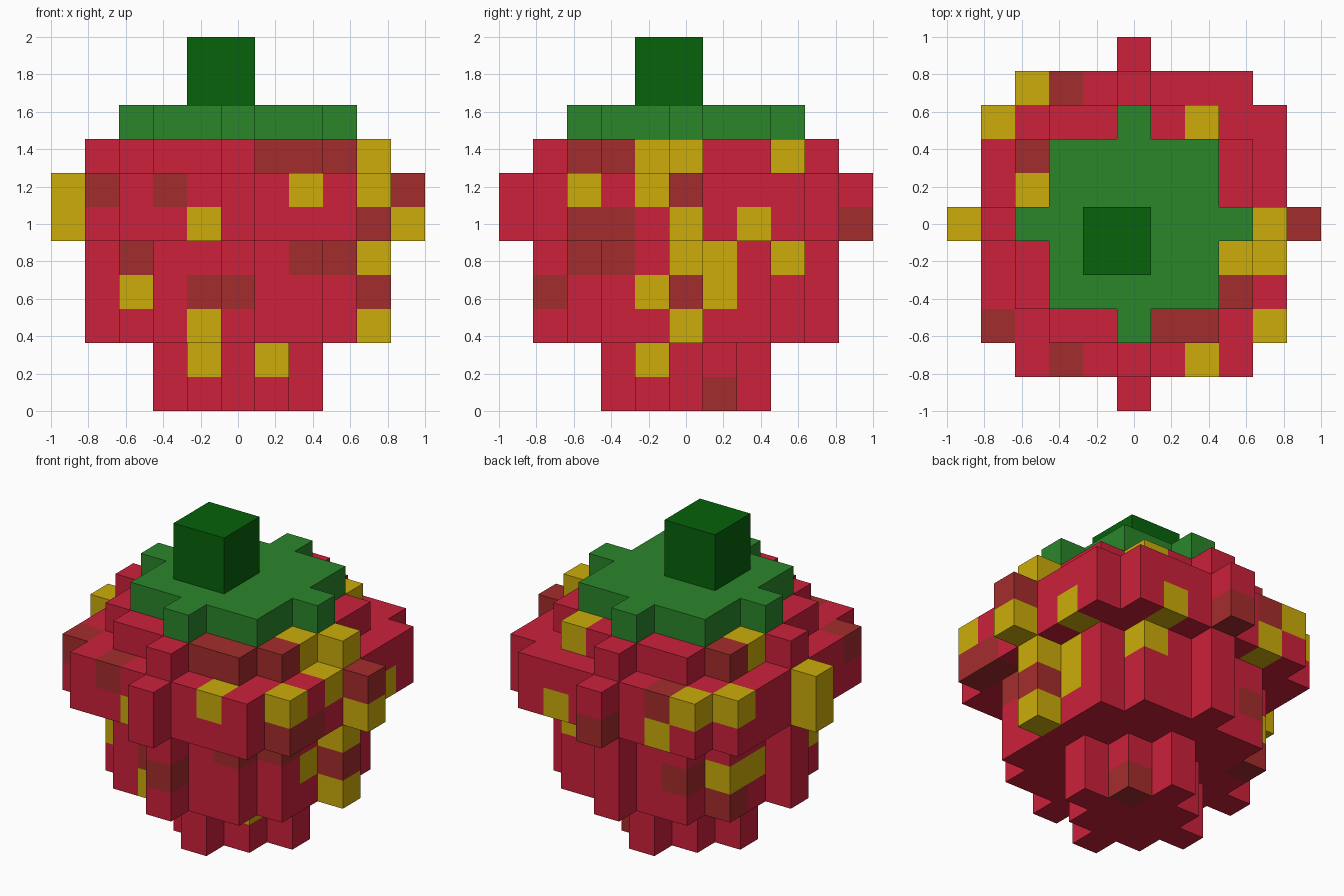
import bpy
import bmesh
from mathutils import Vector

cube = bpy.data.objects.get("Cube")
if cube:
    bpy.data.objects.remove(cube, do_unlink=True)

S = 2 / 11  # edge of one block


def material(name, srgb):
    lin = [((c / 255 + 0.055) / 1.055) ** 2.4 if c > 10 else c / 255 / 12.92 for c in srgb]
    m = bpy.data.materials.new(name)
    m.use_nodes = True
    m.diffuse_color = (*lin, 1)
    m.node_tree.nodes["Principled BSDF"].inputs["Base Color"].default_value = (*lin, 1)
    return m


RED = material("berry red", (204, 33, 59))
BROWN = material("brown red", (164, 44, 44))
YELLOW = material("seed yellow", (204, 172, 10))
GREEN = material("leaf green", (43, 134, 43))
STEM = material("stem green", (7, 98, 11))

SIDES = [Vector(v) for v in ((1, 0, 0), (-1, 0, 0), (0, 1, 0), (0, -1, 0), (0, 0, 1), (0, 0, -1))]


def disc(radius, level):
    """Block positions filling a circle on one level."""
    r = range(-radius, radius + 1)
    return [(x, y, level) for x in r for y in r if x * x + y * y <= radius * radius]


def blocks(name, cells, mats):
    """Mesh of the exposed faces of blocks; cells maps position to material index."""
    bm = bmesh.new()
    for pos, index in cells.items():
        centre = Vector(pos) + Vector((0, 0, 0.5))
        for n in SIDES:
            if tuple(int(a + b) for a, b in zip(pos, n)) in cells:
                continue
            u = Vector((n.y, n.z, n.x))
            v = n.cross(u)
            corners = [centre + (n + a * u + b * v) / 2
                       for a, b in ((-1, -1), (1, -1), (1, 1), (-1, 1))]
            face = bm.faces.new([bm.verts.new(c * S) for c in corners])
            face.material_index = index
    bmesh.ops.remove_doubles(bm, verts=bm.verts, dist=0.001)
    mesh = bpy.data.meshes.new(name)
    bm.to_mesh(mesh)
    bm.free()
    for m in mats:
        mesh.materials.append(m)
    obj = bpy.data.objects.new(name, mesh)
    bpy.context.collection.objects.link(obj)
    return obj


# Berry body: stacked discs, radius per level from the ground up
berry = {}
for level, radius in enumerate((2, 2, 4, 4, 4, 5, 5, 4)):
    berry.update({c: 0 for c in disc(radius, level)})

# Brown patches and yellow seeds: (x, y) blocks per level
patches = {
    0: [(1, 1)],
    2: [(-3, 2)],
    3: [(-1, -3), (0, -4), (4, 0), (-2, 3)],
    4: [(-3, -2), (2, -3), (3, -2)],
    5: [(4, -3), (4, -2), (0, 5)],
    6: [(-4, -3), (-2, -4), (5, 0), (-2, 4)],
    7: [(1, -3), (2, -3), (3, -2), (-3, 2)],
}
seeds = {
    1: [(-1, -1), (1, -1)],
    2: [(-1, -3), (4, 0)],
    3: [(-3, -2), (3, -1), (3, 1), (-3, 2), (-3, 1)],
    4: [(4, 0), (3, 1), (2, 3)],
    5: [(-5, 0), (-1, -4), (5, 0), (4, 2), (2, 4), (-2, 4)],
    6: [(-5, 0), (2, -4), (4, -3), (4, -1), (-3, 4), (-4, 3)],
    7: [(4, 0), (3, -1), (2, 3), (-3, 1)],
}
for index, table in ((1, patches), (2, seeds)):
    for level, spots in table.items():
        for x, y in spots:
            berry[(x, y, level)] = index
blocks("berry_body", berry, [RED, BROWN, YELLOW])

# Leaf cap
blocks("leaf_cap", {c: 0 for c in disc(3, 8)}, [GREEN])

# Stem, two blocks on each side
blocks("stem", {(x, y, z): 0 for x in (-1, 0) for y in (-1, 0) for z in (9, 10)}, [STEM])
